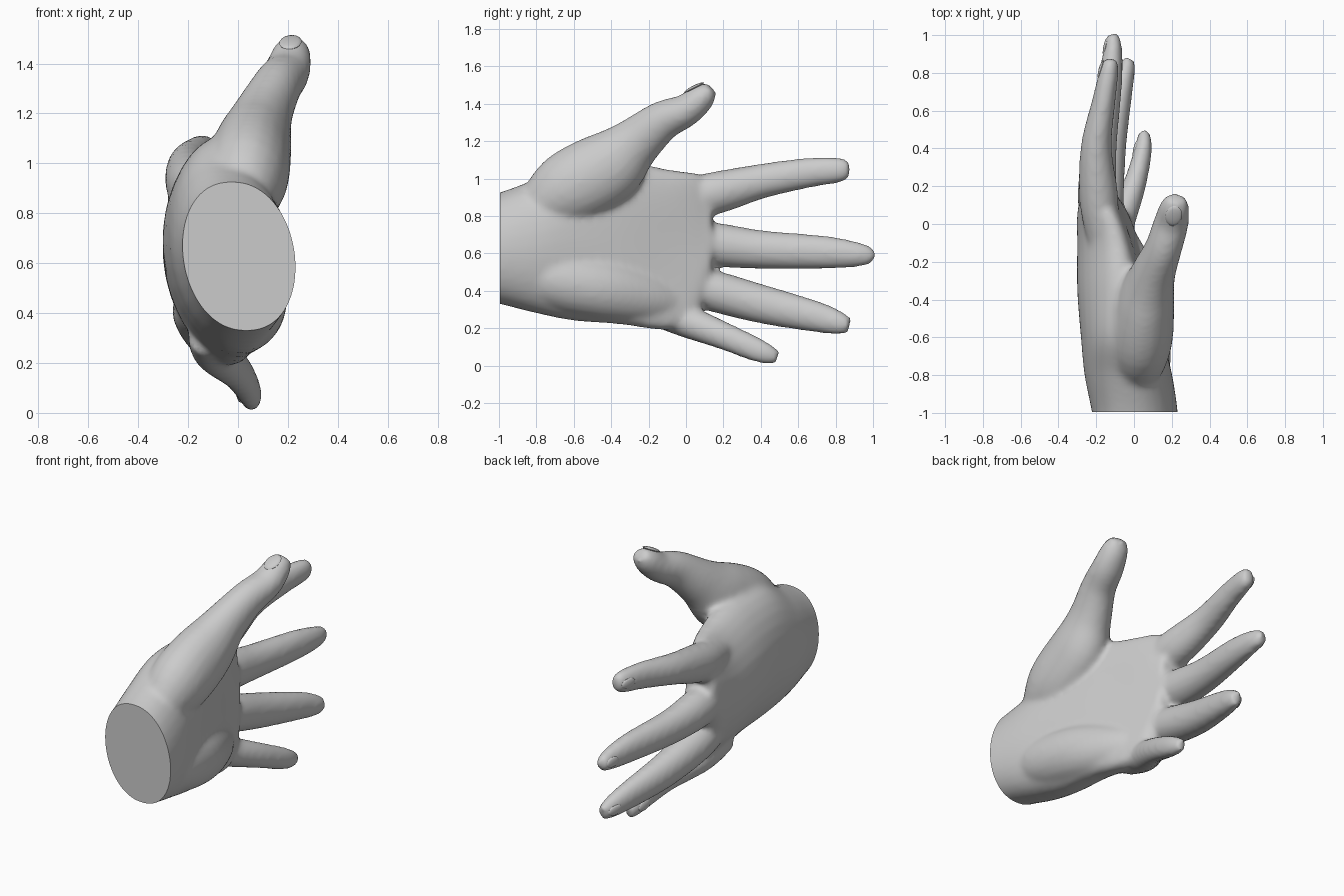
import bpy, bmesh, math
from mathutils import Vector, Matrix

if "Cube" in bpy.data.objects:
    bpy.data.objects.remove(bpy.data.objects["Cube"])

skin = bpy.data.materials.new("light_grey")
skin.diffuse_color = (0.6, 0.6, 0.6, 1)
skin.use_nodes = True
skin.node_tree.nodes["Principled BSDF"].inputs["Base Color"].default_value = skin.diffuse_color


def spline(rows, steps=5):
    """Catmull-Rom interpolation of rows of numbers."""
    out = []
    for i in range(len(rows) - 1):
        a, b, c, d = (rows[max(0, min(len(rows) - 1, i + k))] for k in (-1, 0, 1, 2))
        for s in range(steps):
            t = s / steps
            out.append([0.5 * (2 * q + (r - p) * t + (2 * p - 5 * q + 4 * r - u) * t * t
                               + (3 * q - p - 3 * r + u) * t ** 3)
                        for p, q, r, u in zip(a, b, c, d)])
    out.append(list(rows[-1]))
    return out


def skin_rings(bm, rings):
    """Join closed rings of points into a capped tube."""
    vs = [[bm.verts.new(p) for p in ring] for ring in rings]
    n = len(vs[0])
    for a, b in zip(vs, vs[1:]):
        for i in range(n):
            bm.faces.new((a[i], a[(i + 1) % n], b[(i + 1) % n], b[i]))
    bm.faces.new(vs[0][::-1])
    bm.faces.new(vs[-1])


def digit(bm, rows, grow=1.04, n=20):
    """Tube along x, y, z with half width (across) and half depth (towards x)."""
    pts = spline(rows)
    rings = []
    for i, (x, y, z, w, d) in enumerate(pts):
        tan = (Vector(pts[min(i + 1, len(pts) - 1)][:3]) - Vector(pts[max(i - 1, 0)][:3])).normalized()
        side = tan.cross(Vector((1, 0, 0))).normalized()
        deep = side.cross(tan)
        rings.append([Vector((x, y, z)) + side * math.cos(2 * math.pi * k / n) * w * grow
                      + deep * math.sin(2 * math.pi * k / n) * d * grow for k in range(n)])
    skin_rings(bm, rings)


bm = bmesh.new()

# palm and wrist: y, low z, high z, back x, front x, cupping
palm = [(-1.1, .35, .91, -.21, .23, 0), (-1.0, .33, .925, -.22, .23, 0),
        (-.8, .28, 1.0, -.26, .20, .01), (-.6, .24, 1.10, -.28, .15, .04),
        (-.35, .22, 1.10, -.30, .08, .08), (-.1, .19, 1.05, -.30, .0, .09),
        (.05, .25, 1.03, -.30, -.05, .07), (.14, .48, 1.0, -.28, -.09, .03)]
rings = []
for y, z0, z1, xb, xf, cup in spline(palm):
    ring = []
    for k in range(32):
        c, s = math.cos(2 * math.pi * k / 32), math.sin(2 * math.pi * k / 32)
        s = math.copysign(abs(s) ** .9, s)
        ring.append(Vector(((xb + xf) / 2 + s * (xf - xb) / 2 + cup * c * c - .03 * c, y,
                            (z0 + z1) / 2 + c * (z1 - z0) / 2)))
    rings.append(ring)
skin_rings(bm, rings)

# pad below the little finger
digit(bm, [(.05, -.9, .52, .08, .1), (.05, -.72, .46, .15, .14), (.03, -.45, .41, .16, .14),
           (-.03, -.2, .36, .13, .11), (-.07, -.03, .33, .07, .06)])
# thumb with its pad
digit(bm, [(.0, -.85, .78, .1, .1), (.03, -.65, .93, .19, .16), (.06, -.42, 1.06, .19, .15),
           (.10, -.27, 1.19, .135, .115), (.155, -.13, 1.305, .105, .095),
           (.195, .0, 1.365, .085, .09), (.215, .09, 1.44, .07, .075), (.225, .135, 1.485, .035, .05)])
# fingers
fingers = {
    "index": [(-.17, -.1, .89, .08, .07), (-.185, .12, .915, .11, .1), (-.2, .4, .985, .09, .08),
              (-.16, .65, 1.03, .078, .06), (-.13, .82, 1.045, .065, .048), (-.12, .875, 1.045, .04, .03)],
    "middle": [(-.17, -.1, .66, .08, .07), (-.195, .12, .65, .112, .1), (-.18, .4, .62, .1, .085),
               (-.13, .75, .605, .085, .065), (-.11, .94, .592, .06, .045), (-.12, 1.005, .59, .035, .03)],
    "ring": [(-.15, -.12, .45, .08, .07), (-.16, .1, .41, .105, .1), (-.13, .4, .33, .1, .085),
             (-.07, .7, .26, .08, .06), (-.04, .82, .227, .06, .045), (-.03, .875, .215, .04, .03)],
    "little": [(-.12, -.2, .31, .08, .08), (-.09, -.02, .245, .085, .085), (0, .2, .16, .072, .06),
               (.05, .4, .075, .06, .045), (.05, .49, .045, .035, .03)]}
for rows in fingers.values():
    digit(bm, rows)

bmesh.ops.recalc_face_normals(bm, faces=bm.faces)
mesh = bpy.data.meshes.new("hand")
bm.to_mesh(mesh)
hand = bpy.data.objects.new("hand", mesh)
bpy.context.collection.objects.link(hand)

# fuse the parts into one smooth surface
rem = hand.modifiers.new("fuse", 'REMESH')
rem.mode, rem.voxel_size = 'VOXEL', .016
smo = hand.modifiers.new("soften", 'SMOOTH')
smo.factor, smo.iterations = .5, 10
dg = bpy.context.evaluated_depsgraph_get()
fused = bpy.data.meshes.new_from_object(hand.evaluated_get(dg))
hand.modifiers.clear()

# flat cut at the wrist
bm = bmesh.new()
bm.from_mesh(fused)
cut = bmesh.ops.bisect_plane(bm, geom=bm.verts[:] + bm.edges[:] + bm.faces[:],
                             plane_co=(0, -.995, 0), plane_no=(0, -1, 0), clear_outer=True)
rim = [e for e in cut["geom_cut"] if isinstance(e, bmesh.types.BMEdge)]
bmesh.ops.contextual_create(bm, geom=rim)
bmesh.ops.recalc_face_normals(bm, faces=bm.faces)
bm.to_mesh(fused)
bm.free()
hand.data = fused
fused.materials.clear()
fused.materials.append(skin)


def smooth(ob):
    bpy.ops.object.select_all(action='DESELECT')
    ob.select_set(True)
    bpy.context.view_layer.objects.active = ob
    bpy.ops.object.shade_smooth_by_angle(angle=math.radians(40))


smooth(hand)
bpy.context.view_layer.update()


def nail(name, at, look, along, w, l):
    """Thin oval plate set on the surface hit when looking at the fingertip."""
    look = Vector(look).normalized()
    hit, loc, nor, _ = hand.ray_cast(Vector(at) - look, look)
    if not hit:
        return
    a = Vector(along)
    a = (a - nor * a.dot(nor)).normalized()
    rot = Matrix((nor.cross(a), a, nor)).transposed().to_4x4()
    bm = bmesh.new()
    bmesh.ops.create_uvsphere(bm, u_segments=16, v_segments=8, radius=1)
    bmesh.ops.transform(bm, matrix=Matrix.Translation(loc - nor * .004) @ rot
                        @ Matrix.Diagonal((w, l, .012, 1)), verts=bm.verts)
    me = bpy.data.meshes.new(name)
    bm.to_mesh(me)
    bm.free()
    me.materials.append(skin)
    ob = bpy.data.objects.new(name, me)
    bpy.context.collection.objects.link(ob)
    smooth(ob)


# nails
for name, rows in fingers.items():
    tip, prev = Vector(rows[-1][:3]), Vector(rows[-2][:3])
    nail(name + "_nail", prev, (1, 0, 0), tip - prev, .032, .05)
nail("thumb_nail", (.21, .07, 1.43), (0, .5, -1), (.02, .09, .08), .045, .06)
